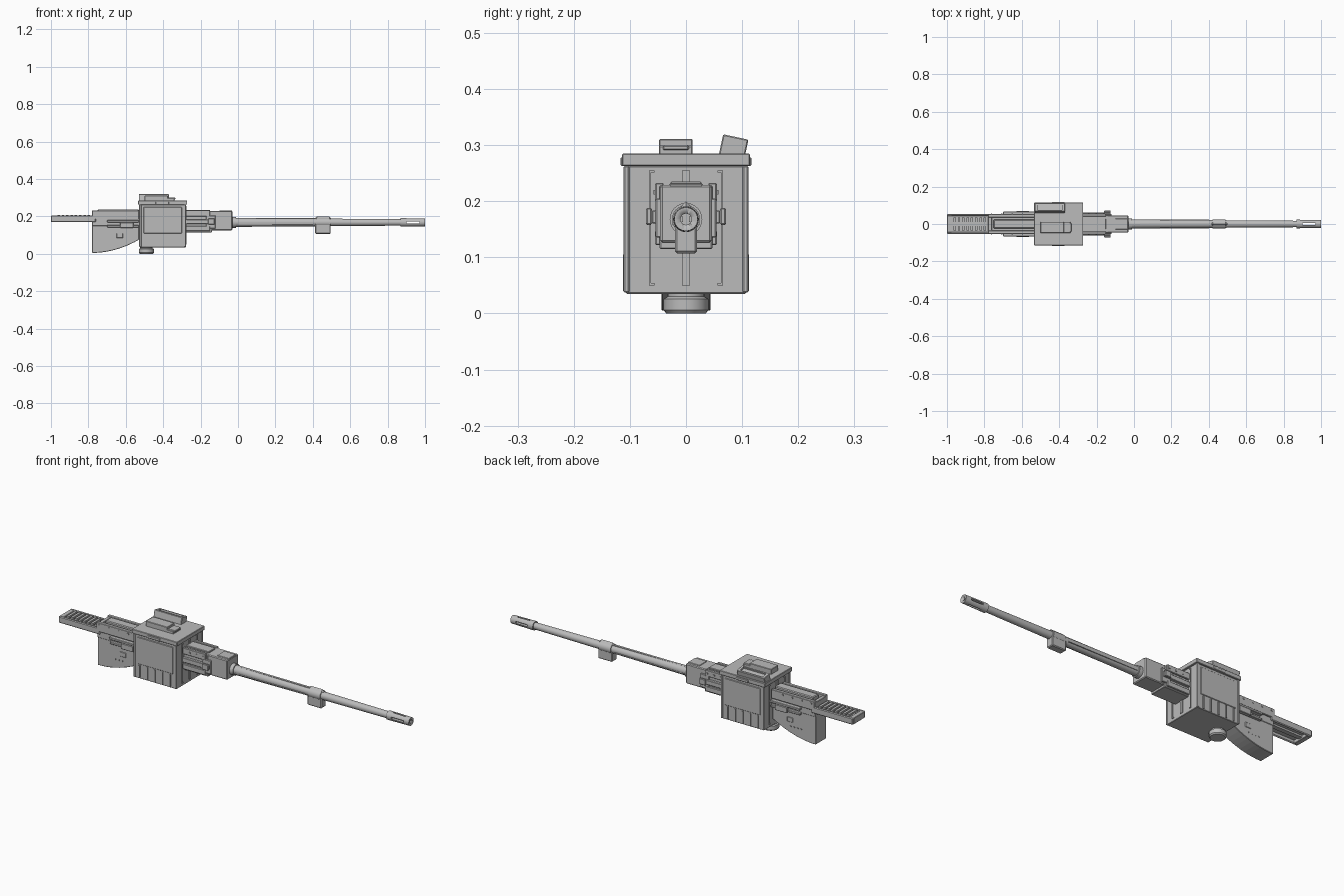
import bpy, bmesh, math
from mathutils import Matrix

cube = bpy.data.objects.get("Cube")
if cube:
    bpy.data.objects.remove(cube)

GREY = (.5, .5, .5, 1)
metal = bpy.data.materials.new("grey metal")
metal.use_nodes = True
metal.diffuse_color = GREY
metal.node_tree.nodes["Principled BSDF"].inputs["Base Color"].default_value = GREY

# Stations along the length, shared levels and edge widths
TAIL, MUZZLE = -1, 1
GUARD_REAR, BOX_REAR, BOX_FRONT = -.78, -.53, -.28
HOUSING_REAR, HOUSING_FRONT = -.15, -.03
AXIS, BOX_FLOOR, BOX_TOP = .168, .035, .285
FINE, SOFT = .002, .004


def finish(name, bm, bevel=0):
    bmesh.ops.recalc_face_normals(bm, faces=bm.faces)
    mesh = bpy.data.meshes.new(name)
    bm.to_mesh(mesh)
    bm.free()
    mesh.materials.append(metal)
    ob = bpy.data.objects.new(name, mesh)
    bpy.context.collection.objects.link(ob)
    if bevel:
        modifier = ob.modifiers.new("Bevel", "BEVEL")
        modifier.width = bevel
        modifier.segments = 1
    return ob


def block(name, start, end, half_width, bottom, top, bevel=FINE, middle=0):
    bm = bmesh.new()
    bmesh.ops.create_cube(bm, size=1)
    limits = (start, end), (middle - half_width, middle + half_width), (bottom, top)
    for vert in bm.verts:
        for axis, (low, high) in enumerate(limits):
            vert.co[axis] = low if vert.co[axis] < 0 else high
    return finish(name, bm, bevel)


def pair(name, start, end, outer, bottom, top, bevel=FINE, thick=.01):
    for side, sign in (("right_", -1), ("left_", 1)):
        block(side + name, start, end, thick / 2, bottom, top, bevel, sign * (outer - thick / 2))


def row(name, first, step, count, length, outer, bottom, top):
    for i in range(count):
        start = first + i * step
        pair(name, start, start + length, outer, bottom, top, bevel=0)


def lathe(name, profile, matrix, sides=24):
    bm = bmesh.new()
    verts = [bm.verts.new((radius, 0, along)) for along, radius in profile]
    edges = [bm.edges.new(ends) for ends in zip(verts, verts[1:])]
    bmesh.ops.spin(bm, geom=verts + edges, axis=(0, 0, 1), cent=(0, 0, 0),
                   angle=math.tau, steps=sides)
    bmesh.ops.remove_doubles(bm, verts=bm.verts, dist=FINE / sides)
    bmesh.ops.transform(bm, matrix=matrix, verts=bm.verts)
    ob = finish(name, bm)
    bpy.ops.object.select_all(action="DESELECT")
    ob.select_set(True)
    bpy.context.view_layer.objects.active = ob
    bpy.ops.object.shade_smooth_by_angle(angle=math.radians(35))
    return ob


def tube(name, start, end, radius, end_radius):
    along_barrel = Matrix.Translation((0, 0, AXIS)) @ Matrix.Rotation(math.pi / 2, 4, "Y")
    profile = [(start, 0), (start, radius), (end, end_radius), (end, 0)]
    return lathe(name, profile, along_barrel)


def cut(target, cutter):
    cutter.hide_render = True
    cutter.hide_set(True)
    modifier = target.modifiers.new("Cut", "BOOLEAN")
    modifier.operation = "DIFFERENCE"
    modifier.solver = "EXACT"
    modifier.object = cutter


# Tapered barrel with its collar, top rib and side strips
tube("barrel", HOUSING_FRONT, MUZZLE - .1, .024, .017)
tube("barrel_collar", HOUSING_FRONT - FINE, HOUSING_FRONT + .02, .029, .029)
block("barrel_rib", HOUSING_FRONT, .42, .006, AXIS, AXIS + .023, bevel=0)
pair("barrel_strip", 0, .4, .024, AXIS - .01, AXIS - .005, bevel=0)

# Muzzle with a bore and crossed slots
muzzle = tube("muzzle", MUZZLE - .13, MUZZLE, .023, .021)
slot, reach = .005, .05
cut(muzzle, tube("bore_cutter", MUZZLE - .11, MUZZLE + reach, .01, .01))
for name, wide, tall in (("side_slot_cutter", reach, slot), ("top_slot_cutter", slot, reach)):
    cut(muzzle, block(name, MUZZLE - .1, MUZZLE - .03, wide, AXIS - tall, AXIS + tall, bevel=0))

# Barrel clamp with hanging block
tube("clamp_ring", .42, .49, .025, .025)
block("clamp_top", .41, .5, .012, AXIS, .2, bevel=.015)
block("clamp_block", .413, .495, .02, .107, AXIS, bevel=SOFT)

# Front housing
block("front_housing", HOUSING_REAR, HOUSING_FRONT, .046, .126, .229, SOFT)
block("housing_cap", HOUSING_REAR + .05, HOUSING_FRONT - FINE, .03, .22, .232)
pair("housing_plate", HOUSING_REAR - .02, HOUSING_REAR + .03, .054, .135, .205)

# Front receiver with rails and clips
block("front_receiver", BOX_FRONT - .1, HOUSING_REAR + .01, .047, .115, .228)
block("receiver_ridge", BOX_FRONT, HOUSING_REAR, .028, .22, .235)
pair("receiver_edge", BOX_FRONT, HOUSING_REAR, .055, .2, .233, thick=.015)
pair("front_rail", BOX_FRONT, HOUSING_REAR + .025, .061, .16, .184, thick=.016)
pair("lower_rail", BOX_FRONT, HOUSING_REAR, .055, .122, .148)
pair("rail_clip", HOUSING_REAR - .01, HOUSING_REAR + .025, .071, .158, .188)
row("receiver_rivet", -.245, .04, 3, .008, .058, .212, .22)

# Rear receiver with open top channel
block("rear_receiver", GUARD_REAR, BOX_REAR + .02, .046, .15, .212)
pair("channel_wall", GUARD_REAR, BOX_REAR, .054, .185, .232, thick=.018)
block("channel_cover", GUARD_REAR + .03, BOX_REAR, .024, .21, .237, SOFT)
block("channel_end", GUARD_REAR, GUARD_REAR + .02, .04, .2, .226)
pair("rear_rail", -.7, BOX_REAR, .066, AXIS, .18, thick=.022)
pair("rear_lower_rail", -.7, BOX_REAR, .06, .142, .154, thick=.016)
pair("rear_rail_stop", -.63, BOX_REAR - .03, .069, .138, AXIS, thick=.02)
row("wall_rivet", GUARD_REAR + .015, .055, 4, .007, .057, .216, .223)

# Guard below the receiver, its lower edge a rising parabola
bm = bmesh.new()
lower_edge, steps = [], 10
for i in range(steps + 1):
    t = i / steps
    lower_edge.append((GUARD_REAR + t * (BOX_REAR - GUARD_REAR), .005 + .07 * t * t))
outline = lower_edge + [(BOX_REAR, AXIS), (GUARD_REAR, AXIS)]
half = .044
face = bm.faces.new([bm.verts.new((x, -half, z)) for x, z in outline])
extruded = bmesh.ops.extrude_face_region(bm, geom=[face])["geom"]
moved = [item for item in extruded if isinstance(item, bmesh.types.BMVert)]
bmesh.ops.translate(bm, vec=(0, half + half, 0), verts=moved)
finish("rear_guard", bm, FINE)
pair("guard_plate", -.65, -.615, half + FINE, .085, .11)
row("guard_stud", -.7, .02, 4, .006, half + FINE, .06, .066)

# Sliding frame at the tail, open beneath, with slats on top
pair("frame_rail", TAIL, GUARD_REAR + .02, .054, .17, .205, bevel=SOFT)
block("frame_end", TAIL, TAIL + .025, .046, .17, .203)
block("frame_deck", TAIL + .01, GUARD_REAR, .046, .187, .197, bevel=0)
block("frame_spine", TAIL + .015, GUARD_REAR, .012, .178, .2, bevel=0)
for i in range(8):
    start = TAIL + .035 + i * .023
    block("frame_slat", start, start + .013, .035, .196, .208, bevel=0)

# Ammunition box, lid, corner posts and side ribs
LID = BOX_TOP - .022
block("ammunition_box", BOX_REAR + .005, BOX_FRONT, .107, BOX_FLOOR, LID)
block("box_lid", BOX_REAR - SOFT, BOX_FRONT + .008, .114, LID, BOX_TOP)
for start in (BOX_REAR + FINE, BOX_FRONT - .01):
    pair("corner_post", start, start + .012, .111, BOX_FLOOR + FINE, LID)
row("side_rib", BOX_REAR + .035, .044, 5, .006, .112, .04, .105)
pair("side_panel", BOX_REAR + .025, BOX_FRONT - .02, .11, .11, .25)
pair("lid_latch", -.44, -.37, .117, LID, LID + .015)

# Raised ridges on both ends of the box
low, high = .05, .255
for end, face_x in (("front_", BOX_FRONT), ("rear_", BOX_REAR + .005)):
    start, stop = face_x - SOFT, face_x + SOFT
    block(end + "centre_ridge", start, stop, .007, low, high, bevel=0)
    pair(end + "bracket", start, stop, .066, low, high, bevel=0, thick=SOFT)
    for z in (low, high - SOFT):
        pair(end + "bracket_tip", start, stop, .066, z, z + SOFT, bevel=0)

# Stepped lid handle
HANDLE_REAR, handle_middle = -.5, -.018
block("handle_base", HANDLE_REAR, -.34, .03, BOX_TOP - FINE, .299, middle=handle_middle)
block("handle_top", HANDLE_REAR, -.375, .03, .29, .311, middle=handle_middle)
block("handle_bar", HANDLE_REAR, -.335, .023, .291, .3, middle=handle_middle)

# Tilted hatch with a recessed top
hatch = block("tilted_hatch", BOX_REAR, -.37, .023, -.025, .018)
recess = block("hatch_recess_cutter", BOX_REAR + .015, -.385, .014, .01, .03, bevel=0)
recess.parent = hatch
hatch.location = (0, .085, .297)
hatch.rotation_euler.x = math.radians(-12)
cut(hatch, recess)

# Round knob under the box
below_box = Matrix.Translation((-.49, 0, 0))
lathe("bottom_knob", [(0, 0), (0, .035), (.006, .04), (.026, .04), (.03, .033),
                      (BOX_FLOOR + SOFT, .033), (BOX_FLOOR + SOFT, 0)], below_box)
